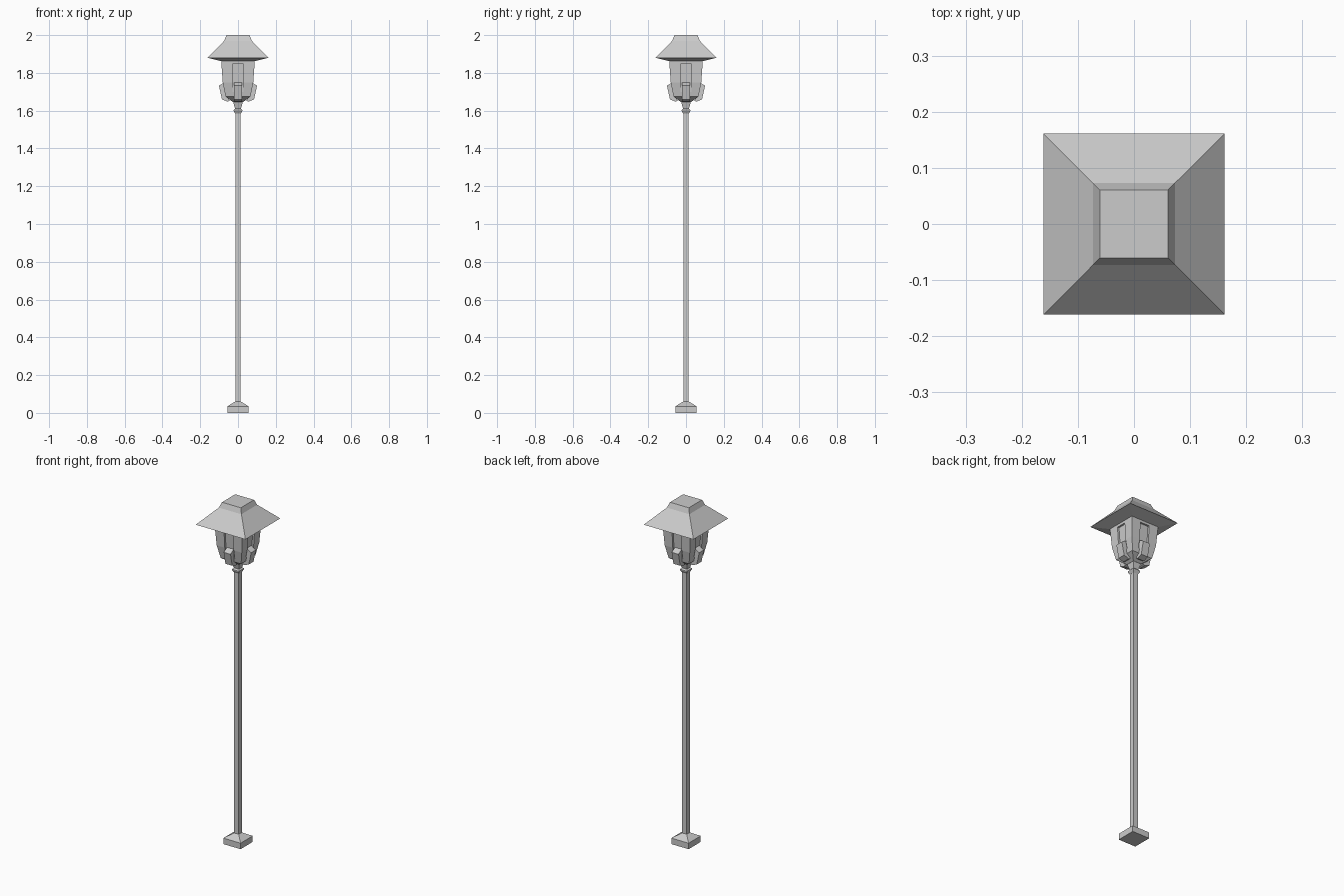
import bpy, bmesh
from math import pi
from mathutils import Matrix

if "Cube" in bpy.data.objects:
    bpy.data.objects.remove(bpy.data.objects["Cube"])


def finish(name, bm):
    bmesh.ops.recalc_face_normals(bm, faces=bm.faces)
    mesh = bpy.data.meshes.new(name)
    bm.to_mesh(mesh)
    bm.free()
    ob = bpy.data.objects.new(name, mesh)
    bpy.context.collection.objects.link(ob)
    return ob


def square_loft(name, profile):
    """Stack square rings given as (half width, height), capped at both ends."""
    bm = bmesh.new()
    rings = [[bm.verts.new((sx * h, sy * h, z))
              for sx, sy in ((-1, -1), (1, -1), (1, 1), (-1, 1))]
             for h, z in profile]
    for a, b in zip(rings, rings[1:]):
        for i in range(4):
            j = (i + 1) % 4
            bm.faces.new((a[i], a[j], b[j], b[i]))
    bm.faces.new(rings[0])
    bm.faces.new(rings[-1])
    return finish(name, bm)


def side_prism(name, outline, half, turn):
    """Extrude an (outward, height) outline sideways and turn it about z."""
    bm = bmesh.new()
    face = bm.faces.new([bm.verts.new((r, -half, z)) for r, z in outline])
    ext = bmesh.ops.extrude_face_region(bm, geom=[face])
    verts = [v for v in ext["geom"] if isinstance(v, bmesh.types.BMVert)]
    bmesh.ops.translate(bm, verts=verts, vec=(0, 2 * half, 0))
    bmesh.ops.rotate(bm, verts=bm.verts, cent=(0, 0, 0),
                     matrix=Matrix.Rotation(turn, 3, "Z"))
    return finish(name, bm)


# Foot and post
square_loft("base", [(0.056, 0), (0.056, 0.035), (0.015, 0.06)])
square_loft("post", [(0.0145, 0.05), (0.0145, 1.6)])

# Collar and flared neck under the lantern
square_loft("collar", [(0.015, 1.585), (0.023, 1.598), (0.023, 1.604), (0.015, 1.612)])
square_loft("neck", [(0.014, 1.605), (0.028, 1.655)])

# Tapered lantern body
body = square_loft("lantern_body", [(0.026, 1.645), (0.066, 1.675),
                                    (0.081, 1.75), (0.089, 1.868)])

# Recessed window and tilted bracket on each side
for i in range(4):
    turn = i * pi / 2
    cutter = side_prism(f"window_cutter_{i}", [(0.066, 1.70), (0.12, 1.70),
                                               (0.12, 1.848), (0.077, 1.848)], 0.029, turn)
    cutter.hide_render = True
    cutter.hide_set(True)
    cut = body.modifiers.new(f"window_{i}", "BOOLEAN")
    cut.operation = "DIFFERENCE"
    cut.object = cutter
    side_prism(f"bracket_{i}", [(0.045, 1.652), (0.055, 1.648), (0.085, 1.66),
                                (0.101, 1.733), (0.07, 1.75)], 0.022, turn)

# Overhanging roof with a low cap
square_loft("roof", [(0.088, 1.862), (0.161, 1.88), (0.073, 1.97), (0.061, 2.0)])
